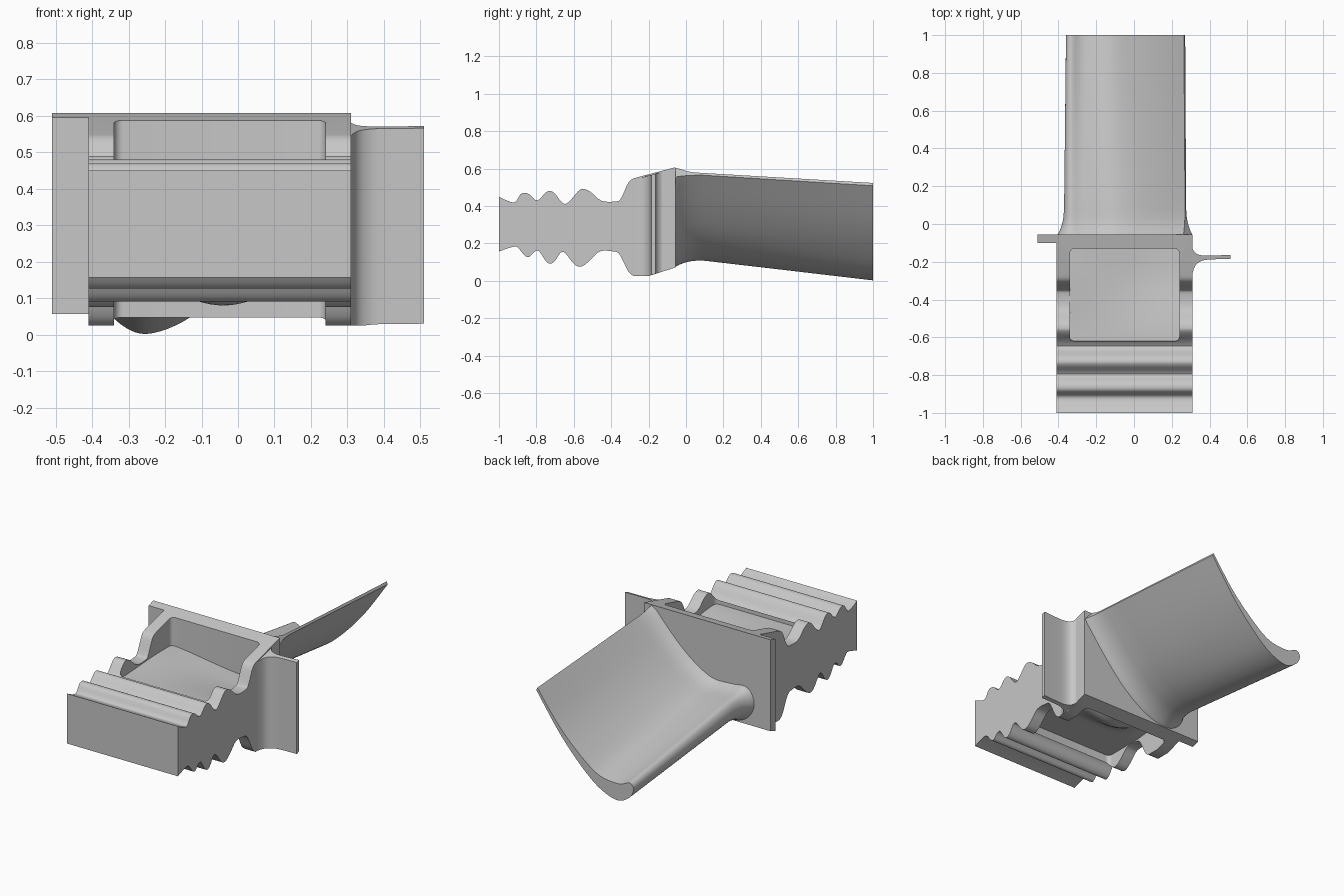
import bpy
import bmesh
import math
from mathutils import Vector

if "Cube" in bpy.data.objects:
    bpy.data.objects.remove(bpy.data.objects["Cube"])

metal = bpy.data.materials.new("plain grey metal")
metal.use_nodes = True
GREY = (0.57, 0.57, 0.57, 1)
metal.diffuse_color = GREY
metal.node_tree.nodes["Principled BSDF"].inputs["Base Color"].default_value = GREY


def loft(name, rings):
    """Skin a list of equal closed rings and cap both ends."""
    bm = bmesh.new()
    loops = [[bm.verts.new(p) for p in ring] for ring in rings]
    n = len(loops[0])
    for a, b in zip(loops, loops[1:]):
        for i in range(n):
            j = (i + 1) % n
            bm.faces.new((a[i], a[j], b[j], b[i]))
    bm.faces.new(loops[0])
    bm.faces.new(loops[-1][::-1])
    bmesh.ops.recalc_face_normals(bm, faces=bm.faces)
    mesh = bpy.data.meshes.new(name)
    bm.to_mesh(mesh)
    bm.free()
    ob = bpy.data.objects.new(name, mesh)
    bpy.context.collection.objects.link(ob)
    mesh.materials.append(metal)
    return ob


def smooth(ob, angle=35):
    bpy.ops.object.select_all(action='DESELECT')
    ob.select_set(True)
    bpy.context.view_layer.objects.active = ob
    bpy.ops.object.shade_smooth_by_angle(angle=math.radians(angle))


def spline(pts, steps):
    """Open Catmull-Rom curve through 2D points."""
    pts = [Vector(p) for p in pts]
    n = len(pts)
    out = []
    for i in range(n - 1):
        a, b, c, d = (pts[max(0, min(n - 1, i + k))] for k in (-1, 0, 1, 2))
        for s in range(steps):
            t = s / steps
            out.append(b + (c - a) * t / 2 + (a * 2 - b * 5 + c * 4 - d) * t * t / 2
                       + (b * 3 - a - c * 3 + d) * t ** 3 / 2)
    return out + [pts[-1]]


# Toothed root: side profile swept across the width
upper = [(-1, .45), (-.96, .43), (-.915, .42), (-.885, .462), (-.86, .47), (-.835, .46),
         (-.795, .43), (-.75, .472), (-.725, .48), (-.7, .465), (-.645, .41),
         (-.575, .48), (-.545, .49), (-.51, .475), (-.45, .427), (-.37, .425),
         (-.345, .445), (-.305, .53), (-.265, .552)]
lower = [(-.28, .025), (-.31, .052), (-.355, .14), (-.39, .157), (-.46, .157), (-.51, .112),
         (-.555, .078), (-.595, .086), (-.645, .147), (-.67, .15), (-.7, .107), (-.725, .091),
         (-.75, .106), (-.785, .157), (-.81, .155), (-.84, .127), (-.865, .137), (-.9, .178),
         (-.93, .18), (-1, .157)]
profile = (spline(upper, 4) + [Vector((-.06, .606)), Vector((-.06, .07)), Vector((-.2, .025))]
           + spline(lower, 4))
root = loft("toothed_root", [[(x, p.x, p.y) for p in profile] for x in (-.41, .31)])

# Rounded opening through the root
R = .025
opening = []
for cx, cy, start in ((.24 - R, -.13 - R, 0), (-.34 + R, -.13 - R, 90),
                      (-.34 + R, -.62 + R, 180), (.24 - R, -.62 + R, 270)):
    for k in range(7):
        a = math.radians(start + k * 15)
        opening.append((cx + R * math.cos(a), cy + R * math.sin(a)))
cutter = loft("pocket_cutter", [[(x, y, z) for x, y in opening] for z in (-.2, .9)])
cutter.hide_render = True
cutter.display_type = 'WIRE'
cut = root.modifiers.new("pocket", 'BOOLEAN')
cut.operation = 'DIFFERENCE'
cut.object = cutter
cut.solver = 'EXACT'
bpy.context.view_layer.objects.active = root
bpy.ops.object.modifier_apply(modifier=cut.name)
cutter.hide_set(True)
smooth(root)


# Curved web dividing the upper and lower pockets
def ease(t):
    t = max(0, min(1, t))
    return t * t * (3 - 2 * t)


def web_top(x, y):
    back = .395 - .03 * math.sin((x + .12) * 5)
    return .405 + (back - .405) * ease((y + .62) / .4)


def web_bottom(x, y):
    back = .08 + .1 * math.sin((x + .04) * 5) ** 2
    return .165 + (back - .165) * ease((y + .4) / .18)


N = 24
rings = []
for i in range(N + 1):
    x = -.35 + .6 * i / N
    ys = [-.63 + .51 * j / N for j in range(N + 1)]
    rings.append([(x, y, web_top(x, y)) for y in ys]
                 + [(x, y, web_bottom(x, y)) for y in reversed(ys)])
smooth(loft("pocket_web", rings))


# Platform and side flange: plan outlines between two sloping planes
def sloped_prism(name, outline):
    def low(y):
        return max(.025, .07 + .32 * (y + .06))

    def high(y):
        return .606 + .27 * (y + .06) - (.006 if y < -.11 else 0)
    smooth(loft(name, [[(x, y, f(y)) for x, y in outline] for f in (low, high)]))


sloped_prism("platform", [(-.51, -.1), (.31, -.1), (.31, -.055), (-.51, -.055)])
back_fillet = spline([(.31, -.13), (.322, -.15), (.345, -.163), (.39, -.168), (.51, -.163)], 4)
front_fillet = spline([(.51, -.185), (.4, -.188), (.355, -.197), (.325, -.22), (.31, -.26)], 4)
sloped_prism("side_flange", [(.3, -.13)] + [tuple(p) for p in back_fillet + front_fillet]
             + [(.3, -.26)])

# Airfoil: thin curved section from trailing edge round the nose and back,
# flared into the platform
base = [(.276, .565), (.13, .38), (0, .242), (-.13, .15), (-.25, .11),
        (-.33, .13), (-.37, .195), (-.345, .255), (-.27, .25), (-.13, .25), (0, .315),
        (.13, .425), (.27, .577)]
tip = [(.271, .508), (.13, .308), (0, .16), (-.13, .048), (-.25, .002),
       (-.33, .035), (-.36, .09), (-.335, .125), (-.26, .1), (-.13, .12), (0, .215),
       (.13, .345), (.264, .523)]
base, tip = spline(base, 6), spline(tip, 6)


def flared(ring, d):
    """Push a clockwise ring outward, kept inside the platform corner."""
    out = []
    for i, p in enumerate(ring):
        t = (ring[(i + 1) % len(ring)] - ring[i - 1]).normalized()
        out.append((min(p.x - t.y * d, .308), min(p.y + t.x * d, .603)))
    return out


sections = []
for y, flare in ((-.07, .038), (-.055, .034), (-.035, .023), (-.005, .012), (.03, .004), (.08, 0)):
    sections.append([(x, y, z) for x, z in flared(base, flare)])
for k in range(1, 9):
    t = k / 8
    sections.append([(q.x, .08 + .92 * t, q.y) for q in (a.lerp(b, t) for a, b in zip(base, tip))])
smooth(loft("airfoil", sections), 50)
